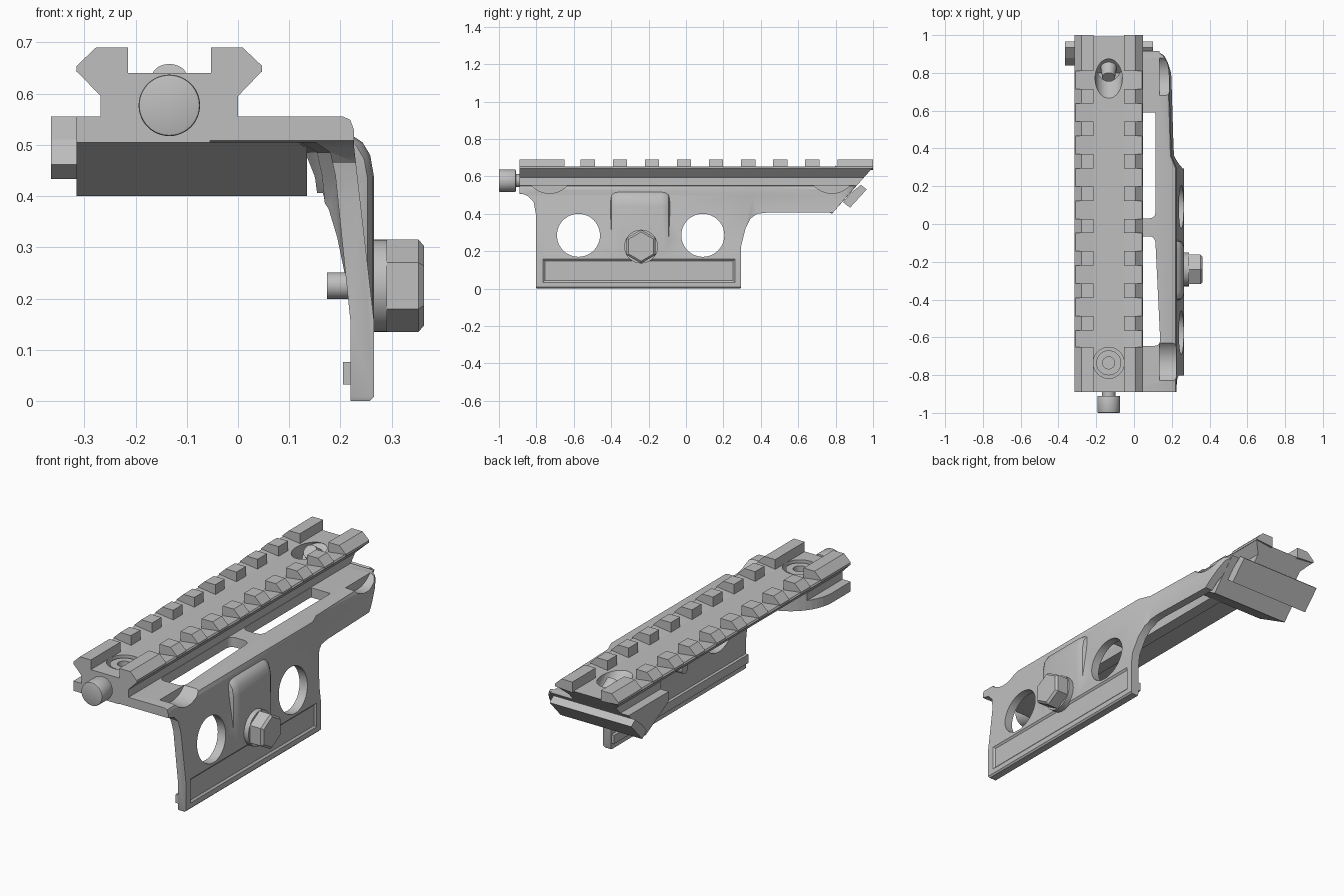
import bpy, bmesh, math
from mathutils import Vector, Matrix

cube = bpy.data.objects.get("Cube")
if cube:
    bpy.data.objects.remove(cube)

grey = bpy.data.materials.new("plain grey")
grey.use_nodes = True
COLOUR = (0.52, 0.52, 0.52, 1)
grey.diffuse_color = COLOUR
grey.node_tree.nodes["Principled BSDF"].inputs["Base Color"].default_value = COLOUR


def finish(name, bm):
    bmesh.ops.recalc_face_normals(bm, faces=bm.faces)
    mesh = bpy.data.meshes.new(name)
    bm.to_mesh(mesh)
    bm.free()
    mesh.materials.append(grey)
    ob = bpy.data.objects.new(name, mesh)
    bpy.context.collection.objects.link(ob)
    return ob


def loft(name, sections):
    """Skin matching closed sections and cap both ends."""
    bm = bmesh.new()
    rings = [[bm.verts.new(p) for p in s] for s in sections]
    n = len(rings[0])
    for a, b in zip(rings, rings[1:]):
        for i in range(n):
            j = (i + 1) % n
            bm.faces.new((a[i], a[j], b[j], b[i]))
    bm.faces.new(rings[0])
    bm.faces.new(rings[-1])
    return finish(name, bm)


def prism(name, points, axis, lo, hi):
    """Extrude a 2D outline along x, y or z."""
    put = {"x": lambda p, t: (t, p[0], p[1]),
           "y": lambda p, t: (p[0], t, p[1]),
           "z": lambda p, t: (p[0], p[1], t)}[axis]
    return loft(name, [[put(p, t) for p in points] for t in (lo, hi)])


def rod(name, start, end, radius, sides=48, tip=None):
    a, b = Vector(start), Vector(end)
    bm = bmesh.new()
    place = Matrix.Translation((a + b) / 2) @ (b - a).to_track_quat("Z", "Y").to_matrix().to_4x4()
    bmesh.ops.create_cone(bm, cap_ends=True, segments=sides, radius1=radius,
                          radius2=radius if tip is None else tip, depth=(b - a).length, matrix=place)
    return finish(name, bm)


def rectangle(y0, y1, z0, z1):
    return [(y0, z0), (y1, z0), (y1, z1), (y0, z1)]


def bevel(ob, width, segments=3):
    m = ob.modifiers.new("bevel", "BEVEL")
    m.width, m.segments, m.limit_method = width, segments, "ANGLE"
    m.angle_limit = math.radians(40)
    return ob


def boolean(ob, other, operation="DIFFERENCE"):
    m = ob.modifiers.new("cut", "BOOLEAN")
    m.operation, m.object, m.solver = operation, other, "EXACT"
    other.hide_render = True
    other.hide_viewport = True
    cutters.append(other)


cutters = []
MID = -0.134   # rail centre line
SPINE = -0.06  # inner edge of the flange under the rail

# Bracket: flange and leaning side wall, narrowing to a rounded rear end
section = [(SPINE, .555), (.205, .555), (.219, .549), (.226, .53), (.226, .5), (.265, .16),
           (.265, .008), (.257, 0), (.22, 0), (.22, .15), (.19, .44), (.18, .485), (.15, .505), (SPINE, .505)]
stations = [(-.95, 0), (.296, 0), (.36, .026), (.81, .04), (.86, .05), (.89, .065), (.91, .09), (.92, .12)]
bracket = loft("bracket", [[(x - (s if x > .14 else 0), y, z) for x, z in section] for y, s in stations])
outline = [(-.89, .6), (-.89, .508), (-.87, .505), (-.845, .495), (-.815, .465), (-.803, .4),
           (-.803, .008), (-.795, -.01), (.287, -.01), (.295, .008), (.295, .23), (.318, .32),
           (.345, .375), (.38, .4), (.43, .406), (.785, .406), (.915, .555), (.915, .6)]
boolean(bracket, prism("side_outline_cutter", outline, "x", -.5, .5), "INTERSECT")

# Raised column behind the side bolt, fading into the wall at both sides
hump = [(.222, .519), (.243, .505), (.258, .48), (.265, .44), (.265, .16)]
root = [(.245, .16), (.21, .44), (.21, .505)]
fade = [(-.405, .03), (-.397, .012), (-.38, .003), (-.36, 0)]
fade += [(-.49 - y, s) for y, s in reversed(fade)]
column = loft("bolt_column", [[(max(x - s, .212), y, z - s * .6) for x, z in hump]
                              + [(x - .002, y, z - s * .6) for x, z in root] for y, s in fade])
boolean(bracket, column, "UNION")

# Openings in the wall and flange
for y in (-.575, .09):
    boolean(bracket, rod("wall_hole_cutter", (.1, y, .285), (.4, y, .285), .115))
for left, y in ((.135, -.73), (.12, .78)):
    boolean(bracket, rod("scoop_cutter", (left, y, .643), (.4, y, .643), .133, 64))
slots = [[(.002, .03), (.114, .03), (.114, .61), (.002, .61)],
         [(.002, -.645), (.14, -.645), (.112, -.065), (.002, -.065)]]
for pts in slots:
    boolean(bracket, bevel(prism("flange_slot_cutter", pts, "z", .45, .6), .03))

# Recessed panel with sloping borders
panel = [(x, *rectangle(-.765 + d, .262 - d, .033 + d, .158 - d)) for x, d in ((.257, .01), (.2655, 0), (.3, 0))]
boolean(bracket, loft("panel_recess_cutter", [[(x, *p) for p in pts] for x, *pts in panel]))

# Inner lip along the foot of the wall
prism("inner_lip", rectangle(-.8, .293, .032, .076), "x", .205, .222)

# Rounded front pad and rear wedge below the rail
arc = [(-.315 + .26 * (1 - math.cos(a)), -.74 + .24 * math.sin(a))
       for a in (math.pi / 2 * i / 12 for i in range(13))]
prism("front_pad", [(-.055, -.89), (-.315, -.89)] + arc, "z", .505, .555)
prism("rear_wedge", [(.59, .555), (.59, .505), (.78, .4), (.917, .555)], "x", -.315, .135)

# Rail body with a sloping rear end, relieved underneath between the pads
half = [(.181, .644), (.134, .595), (.134, .555)]
body = [(MID - dx, z) for dx, z in half] + [(MID + dx, z) for dx, z in reversed(half)]
body = [(MID - .176, .652), *body, (MID + .176, .652), (MID + .081, .64), (MID - .081, .64)]
rail = prism("rail_body", body, "y", -.89, 1)
boolean(rail, prism("rear_slope_cutter", [(1.01, .66), (.77, .389), (1.2, .389), (1.2, .66)], "x", -.6, .6))
boolean(rail, prism("relief_cutter", arc + [(-.055, .59), (-.4, .59), (-.4, -.74)], "z", .4, .598))

# Cross teeth on both sides of the rail
spans = [(-.89, -.65), (.81, 1)] + [(-.563 + .1715 * i, -.487 + .1715 * i) for i in range(8)]
tooth = [(.081, .635), (.181, .642), (.181, .654), (.143, .69), (.081, .69)]
for lo, hi in spans:
    for side in (-1, 1):
        prism("rail_tooth", [(MID + side * dx, z) for dx, z in tooth], "y", lo, hi)

# Screw pockets in the rail floor
tilt = Vector((0, .72, -.69))
pocket = Vector((MID, .77, .64))
boolean(rail, rod("front_pocket_cutter", (MID, -.735, .59), (MID, -.735, .72), .082))
boolean(rail, rod("rear_pocket_cutter", pocket - tilt * .2, pocket + tilt * .08, .072))
front_screw = rod("front_screw", (MID, -.735, .56), (MID, -.735, .632), .066)
boolean(front_screw, rod("screw_socket_cutter", (MID, -.735, .6), (MID, -.735, .7), .032))
rear_screw = rod("rear_screw", pocket + tilt * .1, pocket + tilt * .01, .045, tip=.034)

# Thumb screw on the front end
thumb = bevel(rod("thumb_screw", (MID, -.91, .577), (MID, -1, .577), .06), .005, 2)
neck = rod("thumb_screw_neck", (MID, -.87, .577), (MID, -.91, .577), .035)

# Clamp bar lying on the rear slope
prism("clamp_bar", [(.84, .462), (.877, .433), (.966, .53), (.935, .555), (.88, .51)], "x", -.365, .1)

# Side bolt: washer, hex head and shank
washer = rod("bolt_washer", (.25, -.24, .225), (.291, -.24, .225), .09)
rod("bolt_head", (.291, -.24, .225), (.352, -.24, .225), .09, 6)
rod("bolt_head_tip", (.352, -.24, .225), (.363, -.24, .225), .09, 6, tip=.078)
shank = rod("bolt_shank", (.174, -.24, .225), (.26, -.24, .225), .026)

# Bake the modifiers, drop the cutters, shade the round parts
bpy.context.view_layer.update()
graph = bpy.context.evaluated_depsgraph_get()
for ob in [o for o in bpy.context.scene.objects if o.type == "MESH" and o.modifiers and o not in cutters]:
    baked = bpy.data.meshes.new_from_object(ob.evaluated_get(graph))
    ob.modifiers.clear()
    ob.data = baked
for ob in cutters:
    bpy.data.objects.remove(ob)
bpy.ops.object.select_all(action="DESELECT")
for ob in (bracket, front_screw, rear_screw, thumb, neck, washer, shank):
    ob.select_set(True)
bpy.context.view_layer.objects.active = bracket
bpy.ops.object.shade_smooth_by_angle(angle=math.radians(32))
